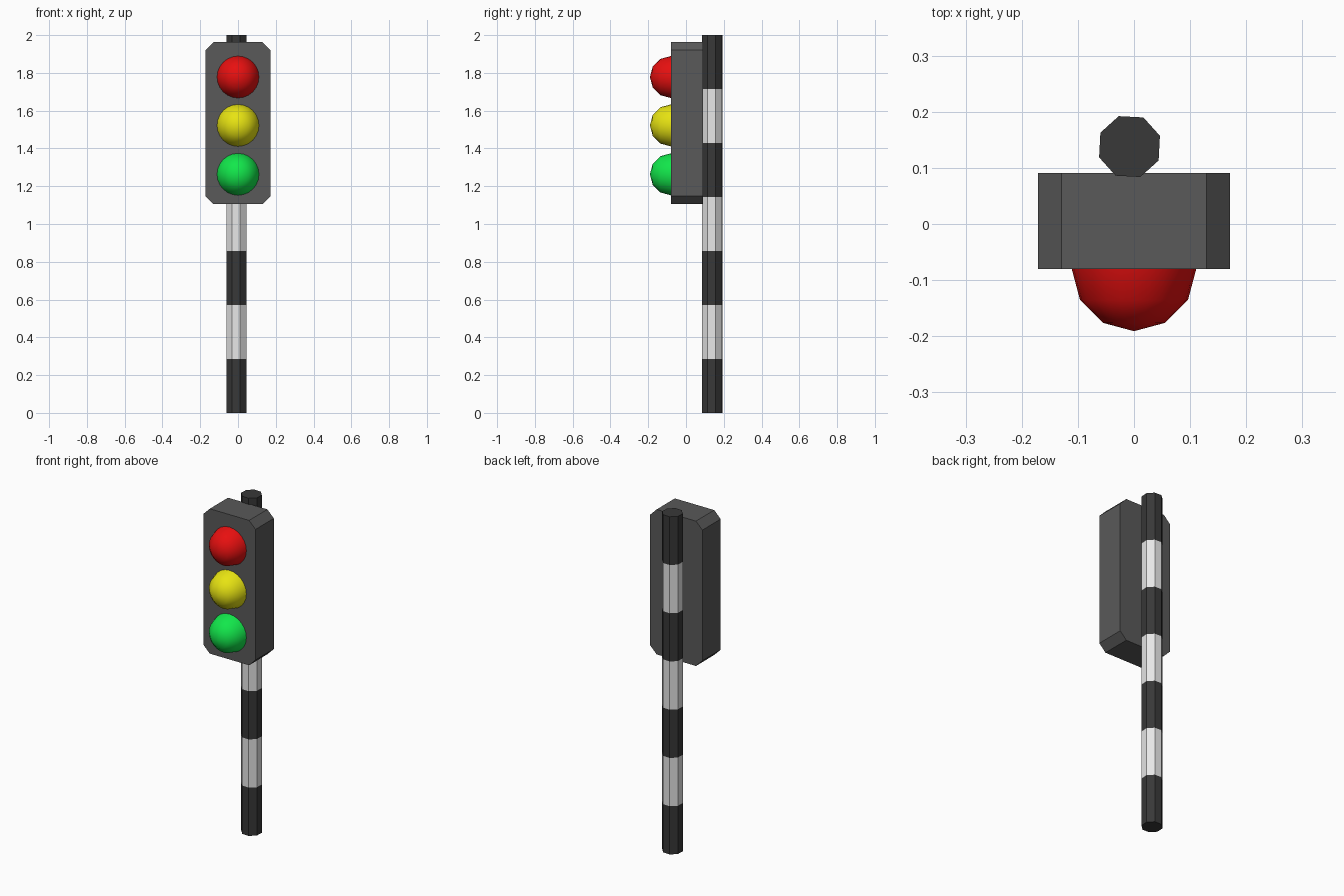
import bpy, bmesh, math
from mathutils import Matrix

if "Cube" in bpy.data.objects:
    bpy.data.objects.remove(bpy.data.objects["Cube"])


def material(name, rgb):
    m = bpy.data.materials.new(name)
    m.diffuse_color = (*rgb, 1)
    m.use_nodes = True
    m.node_tree.nodes["Principled BSDF"].inputs["Base Color"].default_value = m.diffuse_color
    return m


def make_object(name, bm, *mats):
    bmesh.ops.recalc_face_normals(bm, faces=bm.faces)
    me = bpy.data.meshes.new(name)
    bm.to_mesh(me)
    bm.free()
    for m in mats:
        me.materials.append(m)
    ob = bpy.data.objects.new(name, me)
    bpy.context.collection.objects.link(ob)
    return ob


charcoal = material("charcoal", (0.04, 0.04, 0.04))
white = material("white", (0.8, 0.8, 0.8))
grey = material("housing grey", (0.1, 0.1, 0.1))
red = material("red", (0.8, 0.005, 0.005))
yellow = material("yellow", (0.8, 0.77, 0.006))
green = material("green", (0.006, 0.8, 0.07))

# Striped eight-sided pole: seven equal bands
BANDS, SIDES, HEIGHT, RADIUS = 7, 8, 2.0, 0.0575
bm = bmesh.new()
rings = []
for i in range(BANDS + 1):
    ring = []
    for k in range(SIDES):
        a = math.radians(19.5) + k * math.tau / SIDES
        ring.append(bm.verts.new((-0.008 + RADIUS * math.cos(a),
                                  0.138 + RADIUS * math.sin(a),
                                  HEIGHT * i / BANDS)))
    rings.append(ring)
for i in range(BANDS):
    for k in range(SIDES):
        j = (k + 1) % SIDES
        f = bm.faces.new((rings[i][k], rings[i][j], rings[i + 1][j], rings[i + 1][k]))
        f.material_index = i % 2
bm.faces.new(rings[0])
bm.faces.new(rings[-1])
make_object("striped_pole", bm, charcoal, white)

# Housing: rectangle with cut corners, extruded front to back
W, Z0, Z1, C = 0.171, 1.105, 1.963, 0.042
half = [(W - C, Z0), (W, Z0 + C), (W, Z1 - C), (W - C, Z1)]
outline = half + [(-x, z) for x, z in reversed(half)]
bm = bmesh.new()
front = bm.faces.new([bm.verts.new((x, -0.08, z)) for x, z in outline])
new = bmesh.ops.extrude_face_region(bm, geom=[front], use_keep_orig=True)["geom"]
bmesh.ops.translate(bm, vec=(0, 0.171, 0),
                    verts=[g for g in new if isinstance(g, bmesh.types.BMVert)])
make_object("lamp_housing", bm, grey)

# Domed lamps: front halves of spheres
for name, z, mat in (("red_lamp", 1.778, red),
                     ("yellow_lamp", 1.522, yellow),
                     ("green_lamp", 1.263, green)):
    bm = bmesh.new()
    bmesh.ops.create_uvsphere(bm, u_segments=24, v_segments=6, radius=0.111,
                              matrix=Matrix.Rotation(math.radians(90), 4, 'X'))
    bmesh.ops.bisect_plane(bm, geom=bm.verts[:] + bm.edges[:] + bm.faces[:], dist=1e-5,
                           plane_co=(0, 0, 0), plane_no=(0, 1, 0), clear_outer=True)
    for f in bm.faces:
        f.smooth = True
    ob = make_object(name, bm, mat)
    ob.location = (0, -0.08, z)
